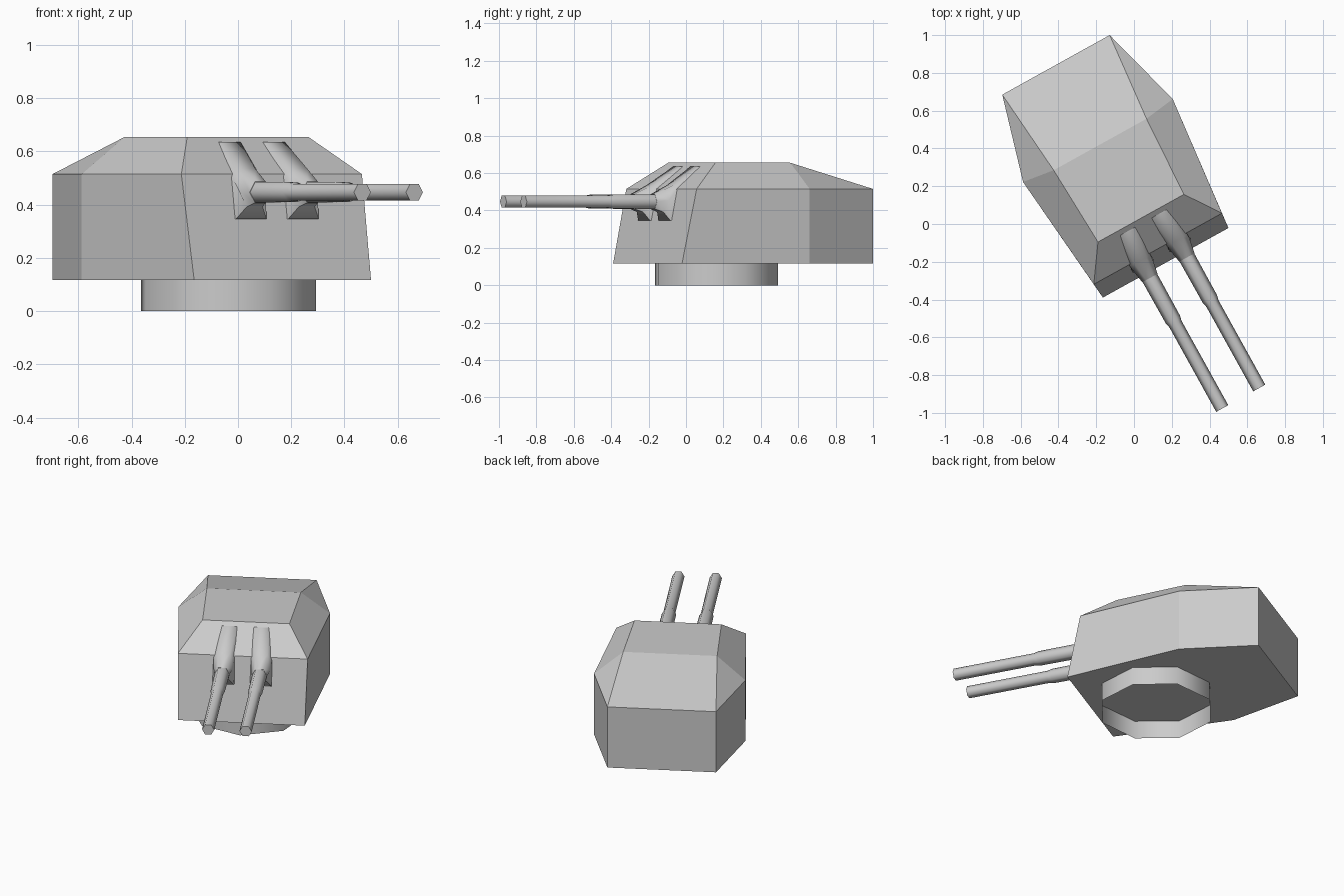
import bpy, bmesh
from math import radians, cos, sin
from mathutils import Matrix

if "Cube" in bpy.data.objects:
    bpy.data.objects.remove(bpy.data.objects["Cube"])

# Turret frame: local -y is the firing direction, trained to one side
FRAME = Matrix.Translation((-0.036, 0.162, 0)) @ Matrix.Rotation(radians(29), 4, 'Z')


def make_object(name, verts, faces, smooth=False):
    mesh = bpy.data.meshes.new(name)
    bm = bmesh.new()
    vs = [bm.verts.new(v) for v in verts]
    for f in faces:
        bm.faces.new([vs[i] for i in f])
    bmesh.ops.recalc_face_normals(bm, faces=bm.faces)
    bm.to_mesh(mesh)
    bm.free()
    obj = bpy.data.objects.new(name, mesh)
    bpy.context.collection.objects.link(obj)
    obj.matrix_world = FRAME
    if smooth:
        bpy.ops.object.select_all(action='DESELECT')
        obj.select_set(True)
        bpy.context.view_layer.objects.active = obj
        bpy.ops.object.shade_smooth_by_angle(angle=radians(65))
    return obj


def loft(name, rings, cap_start=False, cap_end=False):
    n = len(rings[0])
    verts = [p for r in rings for p in r]
    faces = [(k * n + i, k * n + (i + 1) % n, (k + 1) * n + (i + 1) % n, (k + 1) * n + i)
             for k in range(len(rings) - 1) for i in range(n)]
    if cap_start:
        faces.append(tuple(range(n)))
    if cap_end:
        faces.append(tuple(range(len(verts) - n, len(verts))))
    return make_object(name, verts, faces, smooth=True)


def hexagon(x, y, z, r):
    return [(x + r * cos(radians(60 * i)), y, z + r * sin(radians(60 * i))) for i in range(6)]


# Armoured gunhouse: right-hand half profile, mirrored to the left
half = [(0.38, -0.42, 0.117), (0.453, 0.32, 0.117), (0.325, 0.778, 0.117),
        (0.388, -0.335, 0.515), (0.453, 0.32, 0.515), (0.325, 0.778, 0.515),
        (0.26, -0.15, 0.655), (0.281, 0.296, 0.655)]
verts = half + [(-x, y, z) for x, y, z in half]
side = [(0, 1, 4, 3), (1, 2, 5, 4), (3, 4, 7, 6), (4, 5, 7)]
faces = side + [tuple(i + 8 for i in f) for f in side]
faces += [(0, 1, 2, 10, 9, 8)]                      # underside
for a, b in ((0, 3), (3, 6), (6, 7), (7, 5), (5, 2)):  # strips across the middle
    faces.append((a, b, b + 8, a + 8))
make_object("gunhouse", verts, faces)

# Open eight-sided mounting ring
R = 0.347
loft("mounting_ring", [[(R * cos(radians(45 * i - 2.5)), R * sin(radians(45 * i - 2.5)), z)
                        for i in range(8)] for z in (0, 0.117)])

AXIS = 0.447
for label, s in (("left", -1), ("right", 1)):
    x = s * 0.112
    # Barrel with thicker rear sleeve
    loft(label + "_barrel", [hexagon(x, y, AXIS, r) for y, r in
         ((-0.36, 0.045), (-0.70, 0.043), (-0.73, 0.0365), (-1.24, 0.0365))],
         cap_start=True, cap_end=True)

    # Flared cover between the gun port and the barrel
    t = s * 0.095
    port = [(x + 0.062, -0.345, 0.50), (t + 0.045, -0.185, 0.635), (t - 0.045, -0.185, 0.635),
            (x - 0.062, -0.345, 0.50), (x - 0.065, -0.38, 0.347), (x + 0.065, -0.38, 0.347)]
    inner = [(px, py + 0.05, pz) for px, py, pz in port]
    throat = [(x + 0.058, -0.385, 0.455), (x + 0.036, -0.345, 0.535), (x - 0.036, -0.345, 0.535),
              (x - 0.058, -0.385, 0.455), (x - 0.034, -0.405, 0.392), (x + 0.034, -0.405, 0.392)]
    loft(label + "_gun_cover", [inner, port, throat, hexagon(x, -0.45, AXIS, 0.046)],
         cap_start=True, cap_end=True)
